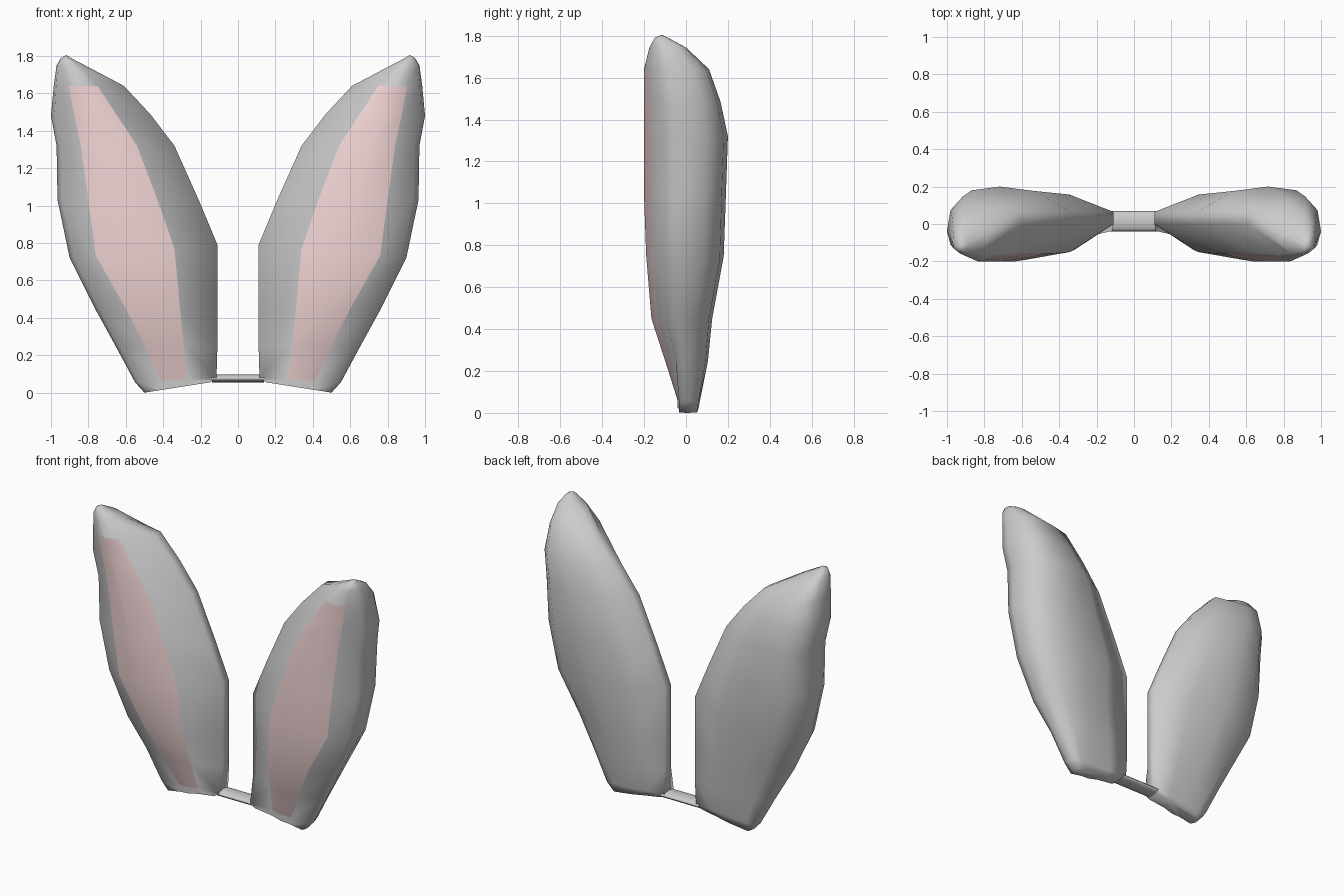
import bpy, bmesh, math

if "Cube" in bpy.data.objects:
    bpy.data.objects.remove(bpy.data.objects["Cube"])

# Ear sections: inner x,z | outer x,z | pink panel inner x, outer x | front y, back y
SECTIONS = [
    (.15, .055, .50, .0, .27, .40, -.04, .06),
    (.115, .08, .55, .055, .27, .41, -.042, .068),
    (.11, .25, .655, .25, .29, .50, -.10, .105),
    (.11, .45, .765, .45, .31, .60, -.165, .125),
    (.11, .79, .90, .72, .34, .76, -.19, .18),
    (.21, 1.03, .965, 1.03, .43, .80, -.2, .19),
    (.34, 1.32, .97, 1.32, .54, .84, -.2, .2),
    (.47, 1.49, 1.0, 1.48, .65, .875, -.2, .165),
    (.61, 1.64, .985, 1.64, .75, .905, -.2, .11),
    (.79, 1.735, .97, 1.75, .84, .93, -.175, .0),
    (.895, 1.79, .945, 1.79, .91, .93, -.15, -.085),
]
PANEL_START, PANEL_END = 1, 8


def section_ring(s):
    xi, zi, xo, zo, pi, po, yf, yb = s
    base = (yf + yb) / 2
    h = (yb - yf) / 2
    w = xo - xi
    boxy = zi < .1                               # foot of the ear is squarer
    side = .85 if boxy else .5
    edge_front = base - h * .9 if boxy else max(base - h * .8, .0)
    edge_back = base + h * .85 if boxy else min(base + h * .75, .065)
    if yb < .05:                                 # bent-forward tip
        edge_front, edge_back = base - h * .3, base + h * .4
    pts = [
        (xi, edge_front),                        # inner edge, front
        (pi, base - h * .78),                    # pink panel
        (pi + (po - pi) * .55, yf),
        (po, base - h * .8),
        (xi + w * .965, base - h * side),        # rounded outer side
        (xo, base - h * .12),
        (xi + w * .965, base + h * side),
        (xi + w * .84, base + h * .9),           # back
        (xi + w * .6, yb),
        (xi + w * .3, base + h * .88),
        (xi, edge_back),                         # inner edge, back
    ]
    return [(x, y, zi + (zo - zi) * (x - xi) / w) for x, y in pts]


def build(name, want_panel):
    bm = bmesh.new()
    rings = [[bm.verts.new(p) for p in section_ring(s)] for s in SECTIONS]
    n = len(rings[0])
    for k in range(len(rings) - 1):
        for i in range(n):
            panel = i in (1, 2) and PANEL_START <= k < PANEL_END
            if panel == want_panel:
                j = (i + 1) % n
                bm.faces.new((rings[k][i], rings[k][j], rings[k + 1][j], rings[k + 1][i]))
    if not want_panel:
        bm.faces.new(rings[0][::-1])
        top = rings[-1]
        tip = bm.verts.new((.918, -.115, 1.805))
        for i in range(n):
            bm.faces.new((top[i], top[(i + 1) % n], tip))
    loose = [v for v in bm.verts if not v.link_faces]
    bmesh.ops.delete(bm, geom=loose, context='VERTS')
    me = bpy.data.meshes.new(name)
    bm.to_mesh(me)
    bm.free()
    ob = bpy.data.objects.new(name, me)
    bpy.context.collection.objects.link(ob)
    smooth(ob, 80)
    ob.modifiers.new("mirror", 'MIRROR').use_mirror_merge = False
    return ob


def smooth(ob, deg):
    bpy.ops.object.select_all(action='DESELECT')
    ob.select_set(True)
    bpy.context.view_layer.objects.active = ob
    bpy.ops.object.shade_smooth_by_angle(angle=math.radians(deg))


# Grey ear shells and pink front panels
build("ears", False)
panels = build("inner_ear_panels", True)
pink = bpy.data.materials.new("pink")
pink.diffuse_color = (.92, .69, .69, 1)
pink.use_nodes = True
pink.node_tree.nodes["Principled BSDF"].inputs["Base Color"].default_value = pink.diffuse_color
panels.data.materials.append(pink)

# Connecting band between the ears
bpy.ops.mesh.primitive_cylinder_add(vertices=8, radius=1, depth=.28,
                                    location=(0, .015, .076), rotation=(0, math.pi / 2, 0))
band = bpy.context.object
band.name = "connecting_band"
band.scale = (.022, .055, 1)
smooth(band, 60)
